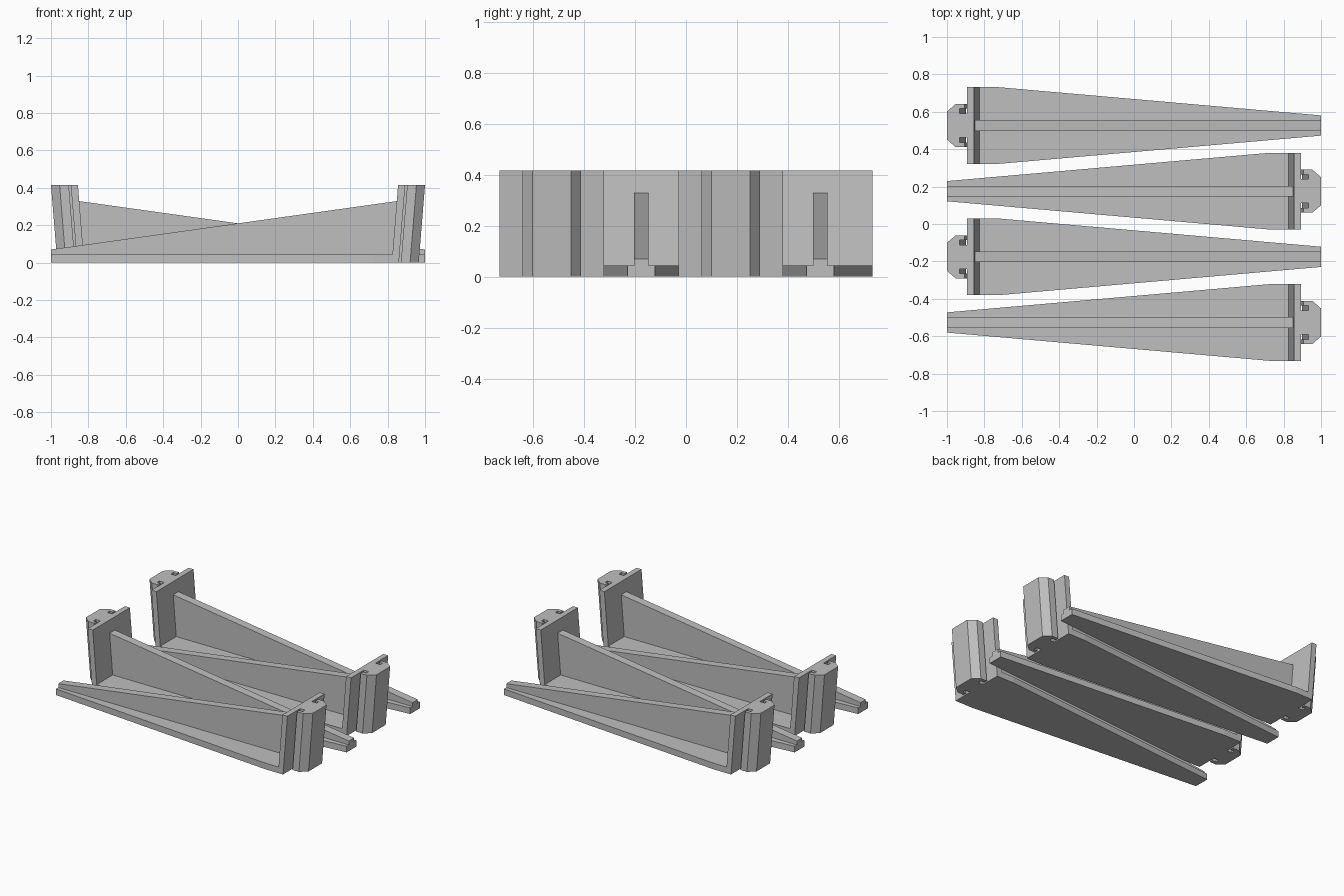
import bpy, bmesh, math

cube = bpy.data.objects.get("Cube")
if cube:
    bpy.data.objects.remove(cube, do_unlink=True)

grey = bpy.data.materials.new("plain grey")
grey.use_nodes = True
colour = (0.52, 0.52, 0.52, 1)
grey.diffuse_color = colour
grey.node_tree.nodes["Principled BSDF"].inputs["Base Color"].default_value = colour

HEIGHT = 0.416     # height of the mounting plate
LEAN = 0.034       # how far the plate leans out at its top


def prism(name, outline, offset):
    """Closed solid from an outline swept along an offset vector."""
    bm = bmesh.new()
    face = bm.faces.new([bm.verts.new(p) for p in outline])
    swept = bmesh.ops.extrude_face_region(bm, geom=[face])
    verts = [g for g in swept["geom"] if isinstance(g, bmesh.types.BMVert)]
    bmesh.ops.translate(bm, verts=verts, vec=offset)
    bmesh.ops.recalc_face_normals(bm, faces=bm.faces)
    mesh = bpy.data.meshes.new(name)
    bm.to_mesh(mesh)
    bm.free()
    mesh.materials.append(grey)
    obj = bpy.data.objects.new(name, mesh)
    bpy.context.collection.objects.link(obj)
    return obj


def mirrored(half):
    """Complete a half outline across the x axis."""
    return half + [(x, -y) for x, y in reversed(half)]


# Tapered shelf arm
arm = prism("arm", [(x, y, 0) for x, y in mirrored(
    [(-1, 0.054), (0.725, 0.205), (0.85, 0.205)])], (0, 0, 0.043))

# Upright stiffening web along the arm
web = prism("web", [(-1, -0.029, 0.02), (0.845, -0.029, 0.02),
                    (0.865, -0.029, 0.331), (-1, -0.029, 0.07)], (0, 0.058, 0))

# Leaning plate with its hooked clip head
clip = [(0.856, 0.205), (0.894, 0.205), (0.894, 0.064), (0.932, 0.064),
        (0.932, 0.09), (0.905, 0.09), (0.905, 0.115), (0.954, 0.115), (1, 0.075)]
plate = prism("plate", [(x - LEAN, y, 0) for x, y in mirrored(clip)],
              (LEAN, 0, HEIGHT))

# Merge the parts into one bracket
for part in (web, plate):
    union = arm.modifiers.new("union", 'BOOLEAN')
    union.operation = 'UNION'
    union.solver = 'EXACT'
    union.object = part
bpy.context.view_layer.update()
depsgraph = bpy.context.evaluated_depsgraph_get()
bracket = bpy.data.meshes.new_from_object(arm.evaluated_get(depsgraph))
bracket.name = "bracket"
for part in (arm, web, plate):
    bpy.data.objects.remove(part, do_unlink=True)

# Four brackets nested head to tail
for i in range(4):
    obj = bpy.data.objects.new(f"bracket_{i + 1}", bracket)
    obj.location.y = (i - 1.5) * 0.351
    obj.rotation_euler.z = math.pi * (i % 2)
    bpy.context.collection.objects.link(obj)
